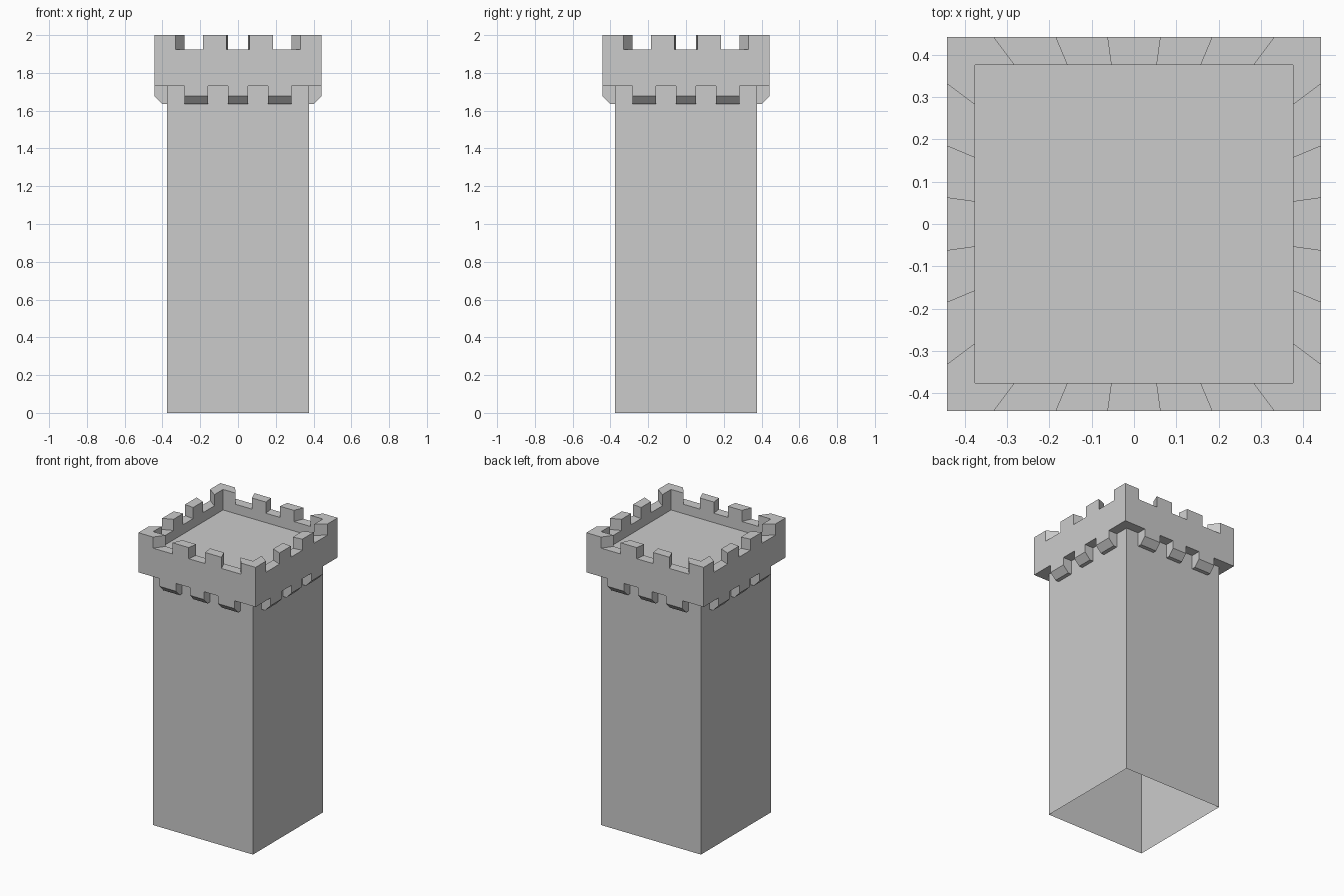
import bpy, bmesh
from math import radians
from mathutils import Matrix, Vector

if "Cube" in bpy.data.objects:
    bpy.data.objects.remove(bpy.data.objects["Cube"])

SHAFT, HEAD = 0.376, 0.442            # half widths
HEAD_Z, FLOOR_Z, GAP_Z, TOP_Z = 1.73, 1.86, 1.924, 2.0
# merlon and gap boundaries as fractions of the half width
STEPS = [-1, -0.75, -0.42, -0.14, 0.14, 0.42, 0.75, 1]


def finish(name, bm):
    bmesh.ops.remove_doubles(bm, verts=bm.verts, dist=0.0005)
    bmesh.ops.recalc_face_normals(bm, faces=bm.faces)
    mesh = bpy.data.meshes.new(name)
    bm.to_mesh(mesh)
    bm.free()
    obj = bpy.data.objects.new(name, mesh)
    bpy.context.collection.objects.link(obj)
    return obj


def on_four_sides(name, side_faces, extra=()):
    """Repeat the faces of the front side around z."""
    bm = bmesh.new()
    for k in range(4):
        rot = Matrix.Rotation(radians(90 * k), 3, 'Z')
        for pts in side_faces:
            bm.faces.new([bm.verts.new(rot @ Vector(p)) for p in pts])
    for pts in extra:
        bm.faces.new([bm.verts.new(p) for p in pts])
    return finish(name, bm)


# Shaft: four walls, open at the bottom
s = SHAFT
on_four_sides("tower_shaft", [[(-s, -s, 0), (s, -s, 0), (s, -s, HEAD_Z), (-s, -s, HEAD_Z)]])


# Battlement: stepped outer and inner walls, tops, gap sides and underside
def wall(r, base):
    pts = [(-r, -r, base), (r, -r, base)]
    for i in reversed(range(7)):
        z = GAP_Z if i % 2 else TOP_Z
        pts += [(STEPS[i + 1] * r, -r, z), (STEPS[i] * r, -r, z)]
    return pts


h = HEAD
faces = [wall(h, HEAD_Z), wall(s, FLOOR_Z),
         [(-h, -h, HEAD_Z), (h, -h, HEAD_Z), (s, -s, HEAD_Z), (-s, -s, HEAD_Z)]]
for i in range(7):
    a, b = STEPS[i], STEPS[i + 1]
    z = GAP_Z if i % 2 else TOP_Z
    faces.append([(a * h, -h, z), (b * h, -h, z), (b * s, -s, z), (a * s, -s, z)])
for t in STEPS[1:-1]:
    faces.append([(t * h, -h, GAP_Z), (t * h, -h, TOP_Z), (t * s, -s, TOP_Z), (t * s, -s, GAP_Z)])
floor = [(-s, -s, FLOOR_Z), (s, -s, FLOOR_Z), (s, s, FLOOR_Z), (-s, s, FLOOR_Z)]
on_four_sides("battlement", faces, [floor])

# Corbels: chamfered brackets below each gap
profile = [(s, HEAD_Z), (h, HEAD_Z), (h, 1.677), (0.402, 1.635), (s, 1.635)]
faces = []
for i in (1, 3, 5):
    a, b = STEPS[i] * s, STEPS[i + 1] * s
    faces += [[(x, -d, z) for d, z in profile] for x in (a, b)]
    for (d0, z0), (d1, z1) in zip(profile, profile[1:] + profile[:1]):
        faces.append([(a, -d0, z0), (b, -d0, z0), (b, -d1, z1), (a, -d1, z1)])
on_four_sides("corbels", faces)
